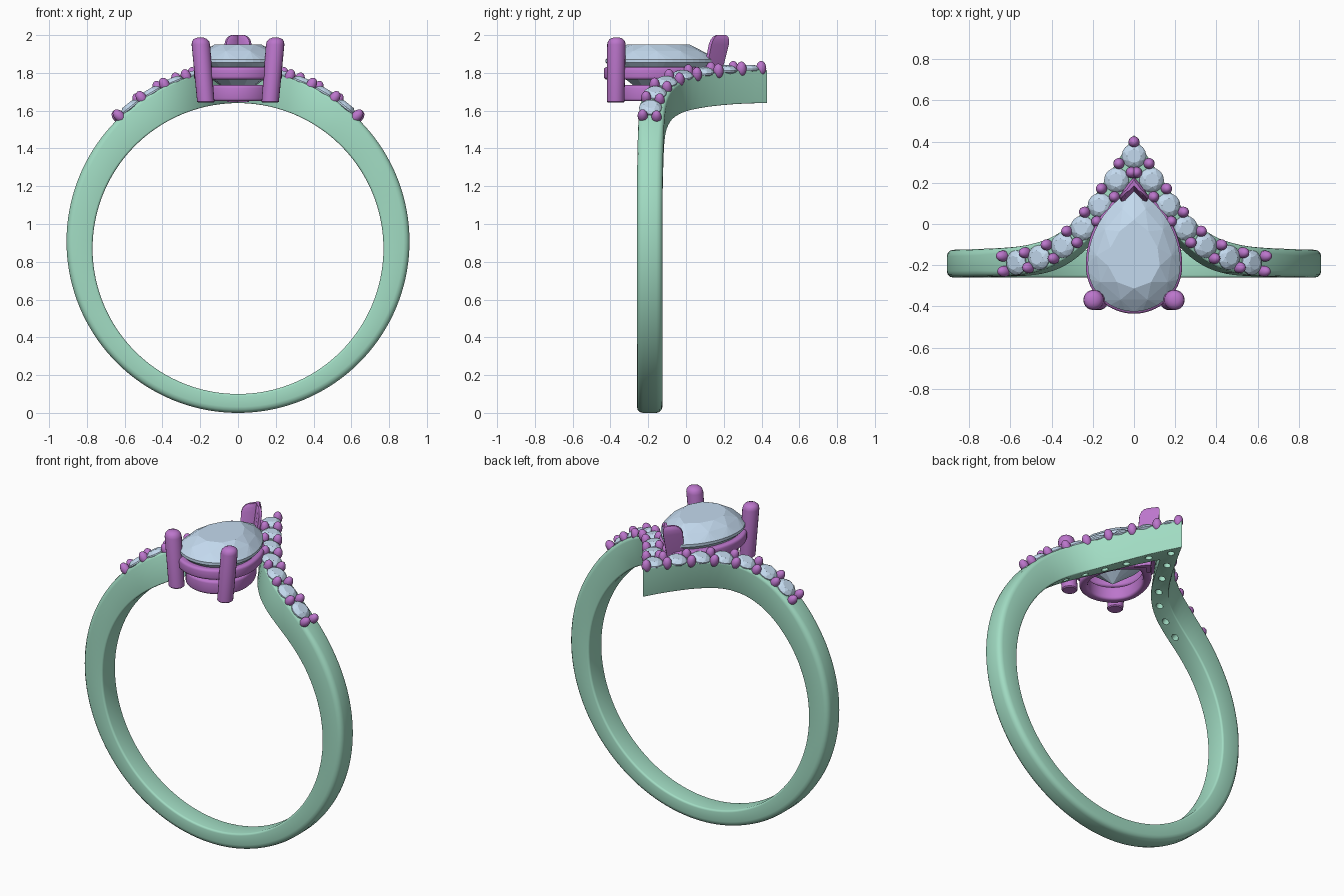
import bpy, bmesh, math
from mathutils import Vector, Matrix

if "Cube" in bpy.data.objects:
    bpy.data.objects.remove(bpy.data.objects["Cube"])


def material(name, rgb):
    m = bpy.data.materials.new(name)
    m.diffuse_color = (*rgb, 1)
    m.use_nodes = True
    m.node_tree.nodes["Principled BSDF"].inputs["Base Color"].default_value = m.diffuse_color
    return m


GREEN = material("band_metal", (0.36, 0.72, 0.55))
PURPLE = material("setting_metal", (0.50, 0.18, 0.60))
BLUE = material("stone", (0.55, 0.70, 0.86))


def finish(name, bm, mat, smooth=True):
    bmesh.ops.recalc_face_normals(bm, faces=bm.faces)
    me = bpy.data.meshes.new(name)
    bm.to_mesh(me)
    bm.free()
    ob = bpy.data.objects.new(name, me)
    bpy.context.collection.objects.link(ob)
    me.materials.append(mat)
    bpy.ops.object.select_all(action='DESELECT')
    ob.select_set(True)
    bpy.context.view_layer.objects.active = ob
    if smooth:
        bpy.ops.object.shade_smooth_by_angle(angle=math.radians(38))
    return ob


def loft(bm, loops, closed=False):
    rings = [[bm.verts.new(p) for p in lp] for lp in loops]
    n = len(rings[0])
    for i in range(len(rings) if closed else len(rings) - 1):
        a, b = rings[i], rings[(i + 1) % len(rings)]
        for j in range(n):
            k = (j + 1) % n
            bm.faces.new((a[j], a[k], b[k], b[j]))
    if not closed:
        bm.faces.new(rings[0])
        bm.faces.new(rings[-1])


def hull(bm, pts):
    bmesh.ops.convex_hull(bm, input=[bm.verts.new(p) for p in pts])


def curve(keys, x):
    # smooth interpolation through (x, y) keys
    if x >= keys[-1][0]:
        return keys[-1][1]
    i = max(j for j in range(len(keys) - 1) if keys[j][0] <= x)

    def slope(j):
        a, b = keys[max(j - 1, 0)], keys[min(j + 1, len(keys) - 1)]
        return (b[1] - a[1]) / (b[0] - a[0])
    (x0, y0), (x1, y1) = keys[i], keys[i + 1]
    h = x1 - x0
    t = (x - x0) / h
    return (y0 * (2*t**3 - 3*t*t + 1) + y1 * (3*t*t - 2*t**3)
            + h * slope(i) * (t**3 - 2*t*t + t) + h * slope(i + 1) * (t**3 - t*t))


# Band: round shank whose edges sweep back into a pointed peak at the top
BACK = [(0, .43), (.1, .275), (.2, .125), (.3, .005), (.4, -.062), (.5, -.096), (.6, -.112), (.8, -.122), (.905, -.125)]
FRONT = [(0, .23), (.1, .085), (.2, -.05), (.3, -.145), (.4, -.205), (.5, -.237), (.6, -.25), (.8, -.258), (.905, -.26)]
RO, CO, RI, CI = 0.908, 0.908, 0.77, 0.87


def band_section(th):
    s, c = math.sin(th), math.cos(th)
    x = abs(RO * s) if c > 0 else 1
    yf, yb = curve(FRONT, x), curve(BACK, x)
    outer, inner = Vector((RO * s, 0, CO + RO * c)), Vector((RI * s, 0, CI + RI * c))
    t = (outer - inner).length
    k = min(1, max(0, (abs(th) - 0.3) / 0.7))
    pts = []
    for cy, cr, b, a0 in ((yf, 1, .008 + .024 * k, 180), (yb, 1, .008 + .024 * k, 90),
                          (yb, 0, .006 + .006 * k, 0), (yf, 0, .006 + .006 * k, 270)):
        sy, sr = (1 if cy == yf else -1), (-1 if cr else 1)
        for q in range(4):
            a = math.radians(a0 - 30 * q)
            p = inner.lerp(outer, cr + (sr * b + b * math.sin(a)) / t)
            p.y = cy + sy * b + b * math.cos(a)
            pts.append(p)
    return pts


bm = bmesh.new()
N = 144
loft(bm, [band_section((2 * math.pi * i / N + math.pi) % (2 * math.pi) - math.pi) for i in range(N)], True)
band = finish("band", bm, GREEN, False)

# Accent stone positions, right half then mirrored
half = [(0, .33), (.085, .213), (.165, .09), (.25, -.02), (.345, -.105), (.46, -.163), (.57, -.188)]
stones = half + [(-x, y) for x, y in half[1:]]


def seat(x, y):
    # frame on the outer band surface, local z pointing outwards
    th = math.asin(x / RO)
    return Matrix.Translation((x, y, CO + RO * math.cos(th))) @ Matrix.Rotation(th, 4, 'Y')


# Small open holes under every accent stone
bm = bmesh.new()
for x, y in stones:
    bmesh.ops.create_cone(bm, cap_ends=True, segments=16, radius1=.021, radius2=.021, depth=.2,
                          matrix=seat(x, y) @ Matrix.Translation((0, 0, -.19)))
cutter = finish("hole_cutter", bm, GREEN, False)
cutter.hide_render = True
mod = band.modifiers.new("holes", 'BOOLEAN')
mod.operation, mod.solver, mod.object = 'DIFFERENCE', 'EXACT', cutter
bpy.context.view_layer.objects.active = band
bpy.ops.object.modifier_apply(modifier="holes")
bpy.data.objects.remove(cutter)
band.select_set(True)
bpy.ops.object.shade_smooth_by_angle(angle=math.radians(38))

# Accent stones
bm = bmesh.new()
for x, y in stones:
    m = seat(x, y)
    pts = [m @ Vector((0, 0, -.05))]
    for r, z, n, off in ((.034, .026, 8, 0), (.05, .017, 8, .5), (.06, .005, 16, 0), (.06, -.003, 16, 0)):
        for i in range(n):
            a = 2 * math.pi * (i + off) / n
            pts.append(m @ Vector((r * math.cos(a), r * math.sin(a), z)))
    hull(bm, pts)
finish("accent_stones", bm, BLUE, False)

# Bead prongs: a pair between neighbouring stones, one at the peak, two at each end
beads = [(0, .398)]
for (x0, y0), (x1, y1) in zip(half, half[1:] + [(.685, -.197)]):
    d = Vector((x1 - x0, y1 - y0)).normalized() * .037
    mx, my = (x0 + x1) / 2, (y0 + y1) / 2
    for s in (1, -1):
        px, py = mx - d.y * s, my + d.x * s
        beads += [(px, py), (-px, py)]
bm = bmesh.new()
for x, y in beads:
    bmesh.ops.create_uvsphere(bm, u_segments=16, v_segments=10, radius=.027,
                              matrix=seat(x, y) @ Matrix.Translation((0, 0, .008)) @ Matrix.Diagonal((1, 1, 1.45, 1)))
finish("bead_prongs", bm, PURPLE)


# Pear outline: round front, two arcs meeting at a point at the back
def pear(s, z, n, off=0):
    pts = []
    for i in range(n):
        u = 2 * ((i + off) % n) / n
        side, u = (1, u) if u <= 1 else (-1, 2 - u)
        if u < .563:
            a = 1.0926 * (1 - u / .563)
            x, y = -.1917 + .4167 * math.cos(a), -.2 + .4167 * math.sin(a)
        else:
            a = math.pi / 2 * (u - .563) / .437
            x, y = .225 * math.cos(a), -.2 - .225 * math.sin(a)
        pts.append(Vector((side * x * s, -.17 + (y + .17) * s, z)))
    return pts


# Pear centre stone
bm = bmesh.new()
hull(bm, pear(.56, 1.95, 10) + pear(.82, 1.915, 10, .5) + pear(1, 1.872, 40) + pear(1, 1.855, 40)
     + pear(.6, 1.762, 10, .5) + [Vector((0, -.19, 1.665))])
finish("centre_stone", bm, BLUE, False)

# Two gallery rails under the centre stone
for name, so, si, z0, z1 in (("upper_rail", 1.04, .84, 1.765, 1.83), ("lower_rail", .84, .64, 1.65, 1.735)):
    sec = []
    for q in range(16):
        a = math.radians(22.5 * (q % 4) * 4 / 3 + 90 * (q // 4))
        cx = 1 if q // 4 in (0, 3) else -1
        cz = 1 if q < 8 else -1
        sec.append(((so + si) / 2 + cx * ((so - si) / 2 - .06) + .06 * math.cos(a),
                    (z0 + z1) / 2 + cz * ((z1 - z0) / 2 - .015) + .015 * math.sin(a)))
    bm = bmesh.new()
    loft(bm, [pear(s, z, 64) for s, z in sec], True)
    finish(name, bm, PURPLE)

# Two round front prongs leaning outwards
for name, sx in (("left_prong", -1), ("right_prong", 1)):
    bm = bmesh.new()
    loops = []
    for z, r in ((1.642, .04), (1.648, .046), (1.95, .049), (1.968, .045), (1.98, .034), (1.987, .016)):
        t = (z - 1.64) / .35
        c = Vector((sx * (.17 + .03 * t), -.372 + .004 * t, z))
        loops.append([c + Vector((r * math.cos(a), r * math.sin(a), 0))
                      for a in (2 * math.pi * i / 20 for i in range(20))])
    loft(bm, loops)
    finish(name, bm, PURPLE)

# V-shaped prong guarding the stone's point
chevron = [(0, .052), (.03, .018), (.072, -.04), (.062, -.055), (.045, -.05), (0, 0),
           (-.045, -.05), (-.062, -.055), (-.072, -.04), (-.03, .018)]
bm = bmesh.new()
loops = []
for z, k in ((1.645, .8), (1.8, .9), (1.95, 1), (1.975, .92), (1.991, .75), (2.0, .5)):
    cy = .108 + .078 * (z - 1.645) / .355
    loops.append([Vector((x * k, cy + y * k, z)) for x, y in chevron])
loft(bm, loops)
finish("point_prong", bm, PURPLE)
